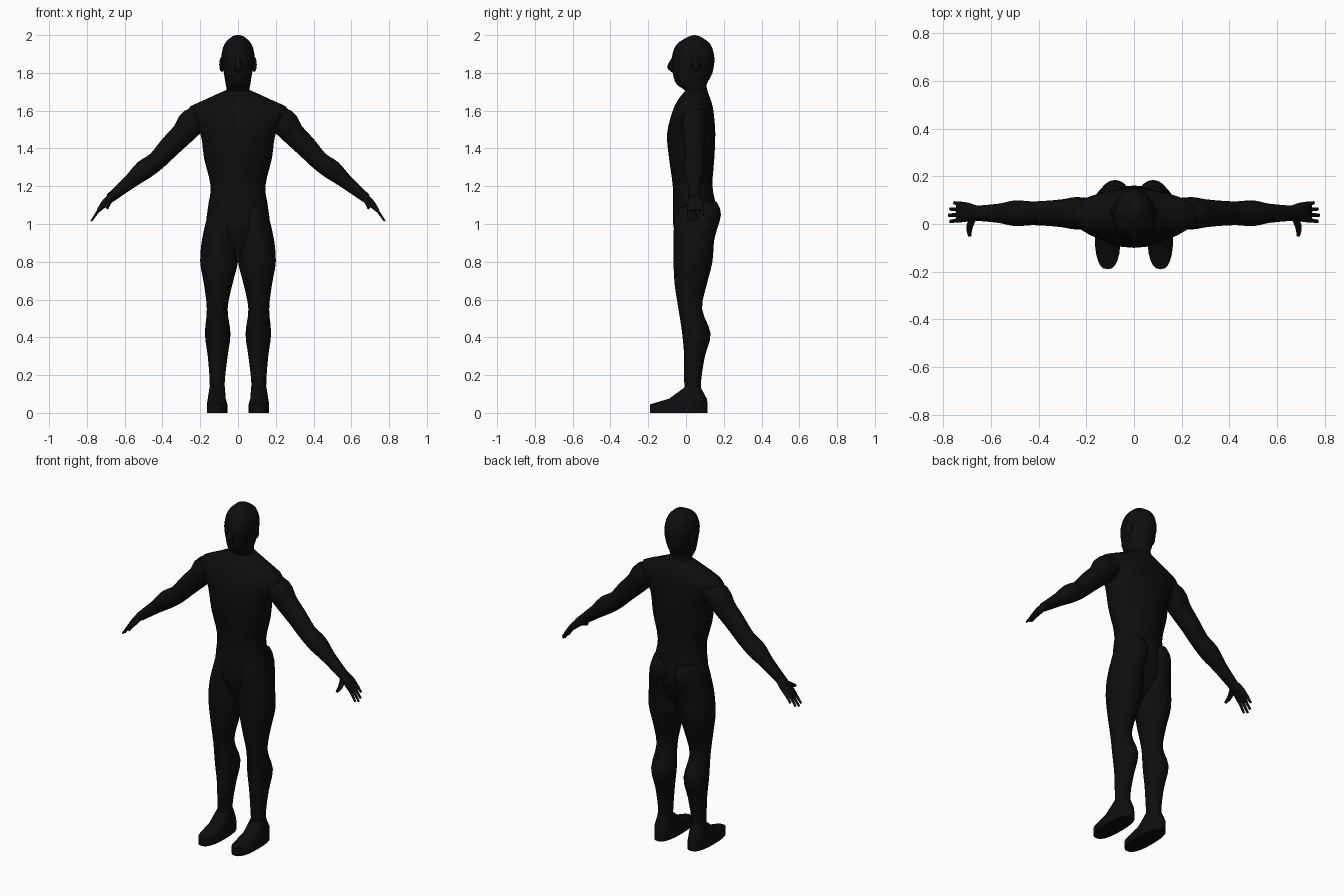
import bpy, bmesh, math
from mathutils import Vector, Matrix

cube = bpy.data.objects.get("Cube")
if cube:
    bpy.data.objects.remove(cube, do_unlink=True)

black = bpy.data.materials.new("matte_black")
black.use_nodes = True
color = (.004, .004, .004, 1)
black.diffuse_color = color
black.node_tree.nodes["Principled BSDF"].inputs["Base Color"].default_value = color


def finish(name, bm):
    """Turn a bmesh into a smooth black object."""
    bmesh.ops.recalc_face_normals(bm, faces=bm.faces)
    mesh = bpy.data.meshes.new(name)
    bm.to_mesh(mesh)
    bm.free()
    mesh.materials.append(black)
    obj = bpy.data.objects.new(name, mesh)
    bpy.context.collection.objects.link(obj)
    bpy.ops.object.select_all(action='DESELECT')
    obj.select_set(True)
    bpy.context.view_layer.objects.active = obj
    bpy.ops.object.shade_smooth_by_angle(angle=math.radians(50))


def refine(rows, steps):
    """Insert Catmull-Rom steps between neighbouring rows."""
    last = len(rows) - 1
    result = []
    for i in range(last):
        before, start, end, after = (rows[min(max(k, 0), last)] for k in range(i - 1, i + 3))
        for step in range(steps):
            t = step / steps
            result.append([q + t * (r - p + t * (2 * p - 5 * q + 4 * r - w
                           + t * (3 * (q - r) + w - p))) / 2
                           for p, q, r, w in zip(before, start, end, after)])
    return result + [rows[last]]


def skin(bm, frames, side, power, segments):
    """Bridge superellipse rings given as centre and two half axes."""
    rings = []
    for centre, across, along in frames:
        ring = []
        for k in range(segments):
            angle = math.tau * k / segments
            a, b = (math.copysign(abs(value) ** (2 / power), value)
                    for value in (math.cos(angle), math.sin(angle)))
            point = centre + across * a + along * b
            ring.append(bm.verts.new((point.x * side, point.y, point.z)))
        rings.append(ring)
    for low, high in zip(rings, rings[1:]):
        for k in range(segments):
            bm.faces.new((low[k - 1], low[k], high[k], high[k - 1]))
    bm.faces.new(rings[0])
    bm.faces.new(rings[-1])


def upright(name, landmarks, side=1, power=2, steps=3):
    """Level rings; each landmark is height, inner x, outer x, front y, back y."""
    frames = []
    for height, inner, outer, front, back in refine(list(landmarks.values()), steps):
        centre = Vector((inner + outer, front + back, 2 * height)) / 2
        frames.append((centre, Vector((outer - inner, 0, 0)) / 2,
                       Vector((0, back - front, 0)) / 2))
    bm = bmesh.new()
    skin(bm, frames, side, power, segments=24)
    finish(name, bm)


def central(name, **landmarks):
    """Symmetric level rings; each landmark is height, half width, front y, back y."""
    upright(name, {key: (height, -half, half, front, back)
                   for key, (height, half, front, back) in landmarks.items()})


def tube(bm, rows, side, power=2, segments=12):
    """Rings across a path; each row is x, y, z, thickness, breadth."""
    rows = refine(rows, steps=3)
    points = [Vector(row[:3]) for row in rows]
    frames = []
    for i, row in enumerate(rows):
        tangent = (points[min(i + 1, len(points) - 1)] - points[max(i - 1, 0)]).normalized()
        along = Vector((0, 1, 0))
        along = (along - tangent * along.dot(tangent)).normalized()
        frames.append((points[i], along.cross(tangent) * row[3], along * row[4]))
    skin(bm, frames, side, power, segments)


# Trunk with sloping shoulders
central("torso",
        crotch=(.8, .03, 0, .07),
        hips=(.95, .16, -.06, .15),
        pelvis=(1.08, .16, -.07, .16),
        waist=(1.2, .145, -.07, .14),
        ribs=(1.35, .18, -.09, .15),
        chest=(1.48, .2, -.1, .155),
        shoulders=(1.6, .27, -.07, .145),
        trapezius=(1.66, .17, -.04, .13),
        collar=(1.71, .06, 0, .11))

# Head and neck
central("head",
        throat=(1.62, .07, .01, .13),
        neck=(1.7, .06, 0, .115),
        chin=(1.74, .065, -.05, .11),
        mouth=(1.8, .075, -.07, .14),
        brow=(1.88, .088, -.075, .15),
        forehead=(1.95, .073, -.05, .13),
        crown=(1.99, .035, .01, .08),
        top=(2, .01, .04, .05))
central("nose",
        base=(1.8, .01, -.07, -.05),
        tip=(1.83, .018, -.1, -.05),
        bridge=(1.88, .01, -.075, -.05))

for side, word in ((1, "left_"), (-1, "right_")):
    # Ear as a flattened ball, flared backwards
    bm = bmesh.new()
    placement = (Matrix.Translation((side * .086, .055, 1.845))
                 @ Matrix.Rotation(side * .3, 4, 'Z')
                 @ Matrix.Diagonal((.012, .025, .04, 1)))
    bmesh.ops.create_uvsphere(bm, u_segments=16, v_segments=10, radius=1, matrix=placement)
    finish(word + "ear", bm)

    # Leg from buttock to ankle
    upright(word + "leg", {
        "buttock_top": (1.12, .02, .14, -.04, .16),
        "buttock": (1.05, 0, .16, -.06, .185),
        "hip": (.92, 0, .19, -.066, .15),
        "thigh": (.8, 0, .2, -.066, .14),
        "lower_thigh": (.68, .03, .18, -.06, .11),
        "knee": (.55, .055, .165, -.04, .085),
        "calf": (.42, .04, .175, -.02, .13),
        "shin": (.3, .055, .16, -.01, .1),
        "ankle": (.17, .07, .15, -.01, .08),
        "heel": (.07, .07, .15, 0, .08)}, side)

    # Foot with a flat sole and a sloping instep
    upright(word + "foot", {
        "sole": (0, .056, .165, -.19, .115),
        "toes": (.045, .056, .165, -.19, .115),
        "instep": (.075, .065, .16, -.09, .11),
        "ankle": (.14, .07, .15, 0, .075)}, side, power=2.5, steps=1)

    # Arm: x, height, thickness and breadth from shoulder to wrist
    arm_depth = .045
    arm = {
        "root": (.15, 1.58, .05, .06),
        "deltoid": (.24, 1.54, .073, .068),
        "armpit": (.29, 1.48, .062, .06),
        "biceps": (.36, 1.41, .057, .053),
        "elbow": (.43, 1.335, .05, .05),
        "forearm": (.5, 1.285, .052, .054),
        "lower_forearm": (.57, 1.225, .038, .04),
        "wrist": (.68, 1.135, .025, .03)}
    bm = bmesh.new()
    tube(bm, [(x, arm_depth, height, thick, broad)
              for x, height, thick, broad in arm.values()], side, segments=24)
    finish(word + "arm", bm)

    # Palm
    bm = bmesh.new()
    tube(bm, [(.66, arm_depth, 1.15, .022, .03),
              (.7, .05, 1.115, .02, .04),
              (.74, .05, 1.07, .01, .045)], side, power=2.6, segments=24)

    # Fingers spread in a fan and taper toward the tips
    for finger, reach in enumerate((.9, 1, .9, .6)):
        root, tip = .018 + .021 * finger, .011 + .026 * finger
        tube(bm, [(.722 + .055 * reach * t, root + (tip - root) * t, 1.095 - .08 * reach * t,
                   .009 - .004 * t, .01 - .003 * t) for t in (0, .5, .9, 1)], side)

    # Thumb pointing forward
    tube(bm, [(.67, .035, 1.135, .014, .014),
              (.69, -.01, 1.105, .014, .014),
              (.69, -.05, 1.085, .007, .008)], side)
    finish(word + "hand", bm)
